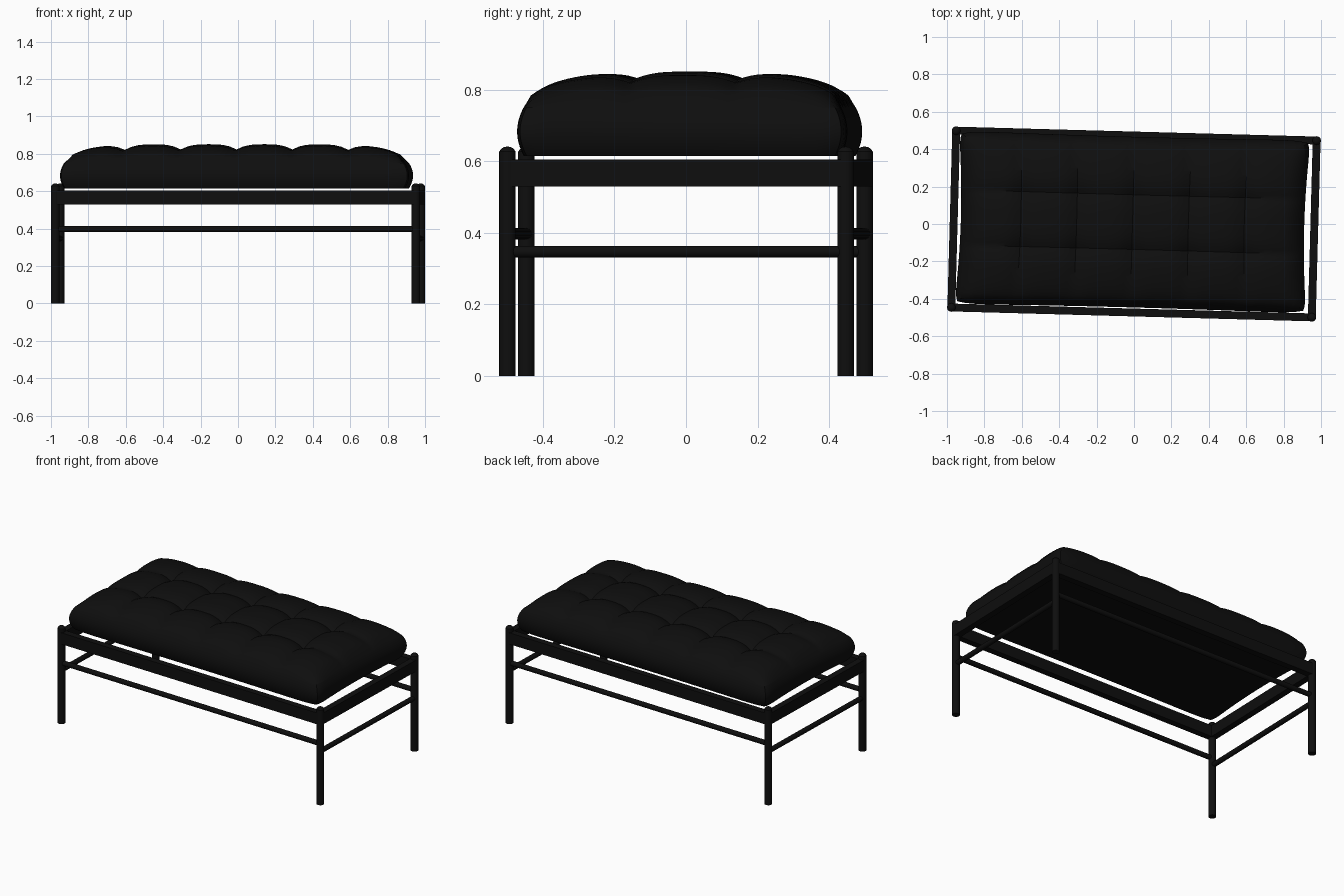
import bpy, bmesh, math
from mathutils import Matrix, Vector

cube = bpy.data.objects.get("Cube")
if cube:
    bpy.data.objects.remove(cube, do_unlink=True)

black = bpy.data.materials.new("soft black")
black.use_nodes = True
colour = (0.0045, 0.0045, 0.0045, 1)
black.diffuse_color = colour
black.node_tree.nodes["Principled BSDF"].inputs["Base Color"].default_value = colour

# The whole bench stands slightly turned
TURN = Matrix.Rotation(math.radians(-1.57), 4, "Z")
LX, LY = 0.964, 0.473      # leg centres
LEG_R = 0.023


def finish(name, bm, angle=35):
    bmesh.ops.transform(bm, matrix=TURN, verts=bm.verts)
    bmesh.ops.recalc_face_normals(bm, faces=bm.faces)
    mesh = bpy.data.meshes.new(name)
    bm.to_mesh(mesh)
    bm.free()
    mesh.materials.append(black)
    obj = bpy.data.objects.new(name, mesh)
    bpy.context.collection.objects.link(obj)
    bpy.ops.object.select_all(action="DESELECT")
    obj.select_set(True)
    bpy.context.view_layer.objects.active = obj
    bpy.ops.object.shade_smooth_by_angle(angle=math.radians(angle))


def leg(name, x, y):
    # Straight turned post with a shallow domed top
    bm = bmesh.new()
    profile = [(0, 0), (LEG_R, 0), (LEG_R, 0.627), (0.017, 0.635), (0.009, 0.640), (0, 0.641)]
    verts = [bm.verts.new((x + r, y, z)) for r, z in profile]
    edges = [bm.edges.new(pair) for pair in zip(verts, verts[1:])]
    bmesh.ops.spin(bm, geom=verts + edges, cent=(x, y, 0), axis=(0, 0, 1),
                   angle=math.tau, steps=24)
    bmesh.ops.remove_doubles(bm, verts=bm.verts, dist=0.0001)
    finish(name, bm)


def stretcher(name, centre, length, along_x):
    bm = bmesh.new()
    spin = Matrix.Rotation(math.pi / 2, 4, "Y" if along_x else "X")
    bmesh.ops.create_cone(bm, cap_ends=True, segments=16, radius1=0.016, radius2=0.016,
                          depth=length, matrix=Matrix.Translation(centre) @ spin)
    finish(name, bm)


def rail(name, centre, size):
    bm = bmesh.new()
    bmesh.ops.create_cube(bm, size=1, matrix=Matrix.Translation(centre)
                          @ Matrix.Diagonal(Vector(size).to_4d()))
    finish(name, bm)


# Frame
for sx, side in ((1, "left"), (-1, "right")):
    for sy, end in ((-1, "front"), (1, "back")):
        leg(f"{end}_{side}_leg", sx * LX, sy * LY)
    rail(f"{side}_rail", (sx * LX, 0, 0.567), (0.042, 2 * LY, 0.075))
    stretcher(f"{side}_stretcher", (sx * LX, 0, 0.347), 2 * LY, False)
for sy, end in ((-1, "front"), (1, "back")):
    rail(f"{end}_rail", (0, sy * LY, 0.567), (2 * LX, 0.042, 0.075))
    stretcher(f"{end}_stretcher", (0, sy * LY, 0.397), 2 * LX, True)


def groove(t, cells):
    # Zero at a cell's middle, one on the line between cells, zero at the rim
    if abs(t) > 1 - 1 / cells:
        return 0
    phase = (t + 1) / 2 * cells
    return abs(2 * (phase - math.floor(phase)) - 1) ** 3


# Tufted cushion: a box shaped into six by three soft pillows
bm = bmesh.new()
bmesh.ops.create_cube(bm, size=2)
bmesh.ops.subdivide_edges(bm, edges=bm.edges, cuts=47, use_grid_fill=True)
for v in bm.verts:
    u, t, w = v.co
    half_x = 0.94 - 0.022 * w * w - 0.022 * (1 - t * t) - 0.015 * t ** 16
    half_y = 0.464 - 0.018 * w * w - 0.008 * (1 - u * u) - 0.015 * u ** 16
    z = 0.615 + 0.068 * (w + 1)
    if w > 0.999:
        crown = math.sqrt(max(0, 1 - abs(u) ** 7)) * math.sqrt(max(0, 1 - abs(t) ** 3.5))
        gx, gy = groove(u, 6), groove(t, 3)
        z += crown * (0.1 - 0.028 * gx - 0.022 * gy - 0.012 * gx * gy)
    v.co = (u * half_x - 0.008, t * half_y + 0.01, z)
finish("cushion", bm, 40)
